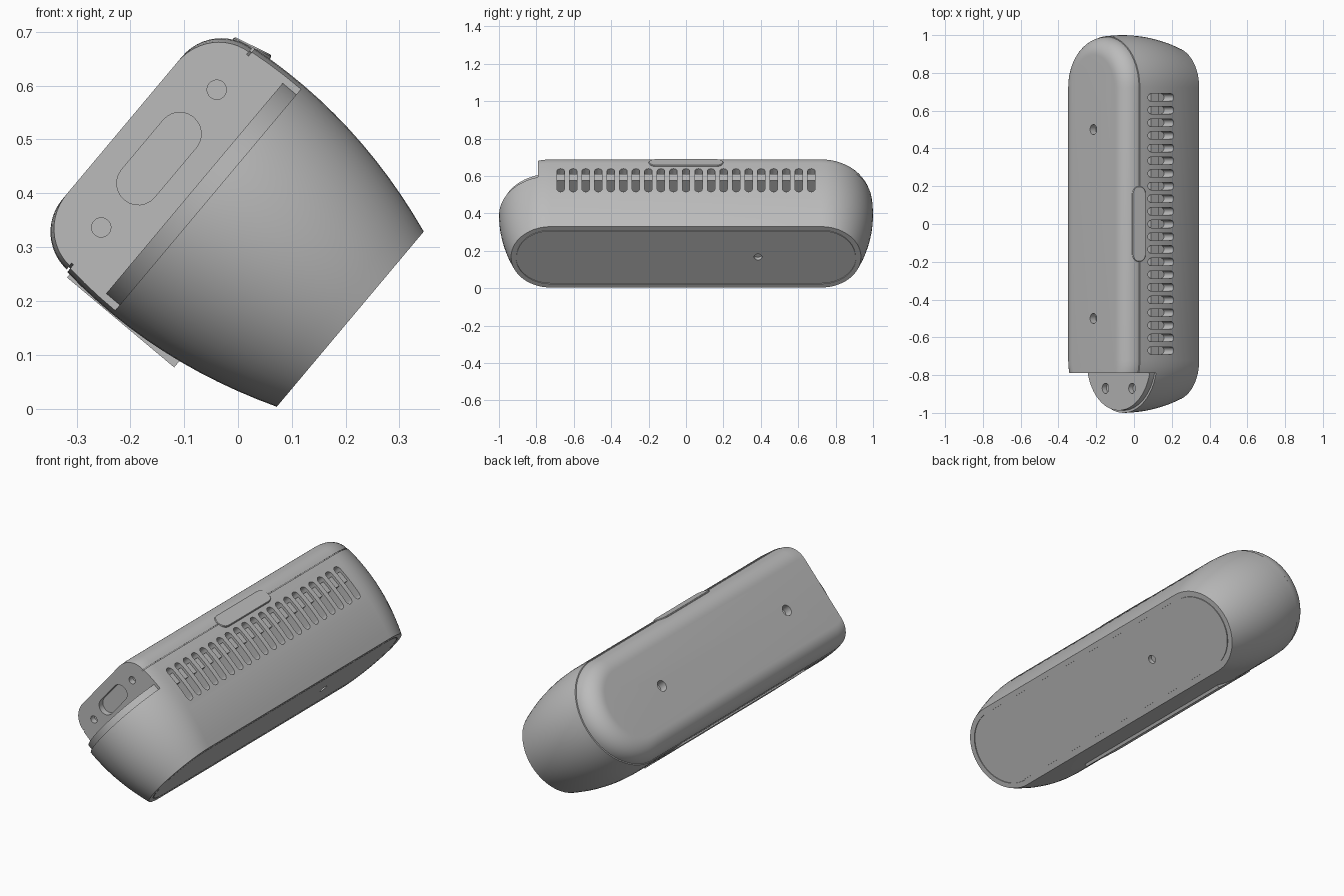
import bpy, bmesh, math
from mathutils import Matrix, Vector

if "Cube" in bpy.data.objects:
    bpy.data.objects.remove(bpy.data.objects["Cube"])

# The housing is built upright (X height, Y length, Z depth) and leaned back as a whole
LEAN = Matrix.Translation((0.168, 0, 0.2003)) @ Matrix.Rotation(math.radians(-50), 4, 'Y')
SPAN = 0.723      # half length of the straight part of the housing
CUT_Y = -0.79     # where the rear is cut away for the ports

grey = bpy.data.materials.new("plain grey")
grey.use_nodes = True
grey.diffuse_color = (0.5, 0.5, 0.5, 1)
grey.node_tree.nodes["Principled BSDF"].inputs["Base Color"].default_value = (0.5, 0.5, 0.5, 1)

ALONG_X = Matrix(((0, 0, 1), (1, 0, 0), (0, 1, 0))).to_4x4()
ALONG_Y = Matrix(((0, 1, 0), (0, 0, 1), (1, 0, 0))).to_4x4()


def loft(bm, rings, straight, matrix=Matrix(), seg=28):
    """Skin a stack of stadium outlines given as (radius, depth)."""
    loops = []
    for r, z in rings:
        loop = []
        for side in (0, 1):
            for i in range(seg + 1):
                a = math.pi * (side + i / seg)
                y = r * math.sin(a) + (straight if side == 0 else -straight)
                loop.append(bm.verts.new(matrix @ Vector((r * math.cos(a), y, z))))
        loops.append(loop)
    n = len(loops[0])
    for a, b in zip(loops, loops[1:]):
        for i in range(n):
            j = (i + 1) % n
            bm.faces.new((a[i], a[j], b[j], b[i]))
    bm.faces.new(loops[0][::-1])
    bm.faces.new(loops[-1])


def box(bm, low, high):
    low, high = Vector(low), Vector(high)
    size = Matrix.Diagonal(high - low).to_4x4()
    bmesh.ops.create_cube(bm, size=1, matrix=Matrix.Translation((low + high) / 2) @ size)


def finish(bm, name):
    bmesh.ops.remove_doubles(bm, verts=bm.verts, dist=1e-5)
    bmesh.ops.recalc_face_normals(bm, faces=bm.faces)
    mesh = bpy.data.meshes.new(name)
    bm.to_mesh(mesh)
    bm.free()
    ob = bpy.data.objects.new(name, mesh)
    mesh.materials.append(grey)
    bpy.context.collection.objects.link(ob)
    ob.matrix_world = LEAN
    return ob


def activate(ob):
    bpy.ops.object.select_all(action='DESELECT')
    ob.select_set(True)
    bpy.context.view_layer.objects.active = ob


def carve(ob, *cutters):
    activate(ob)
    for cutter in cutters:
        mod = ob.modifiers.new("cut", 'BOOLEAN')
        mod.operation, mod.solver, mod.object = 'DIFFERENCE', 'EXACT', cutter
        bpy.ops.object.modifier_apply(modifier=mod.name)


# Main body: bulging sides, with a fine groove around the front panel
bm = bmesh.new()
rings = [(0.183, -0.053), (0.183, -0.048), (0.187, -0.048), (0.187, -0.053)]
for i in range(13):
    depth = -0.053 + 0.459 * i / 12
    rings.append((0.277 - 0.0645 * ((depth - 0.3) / 0.353) ** 2, depth))
loft(bm, rings, SPAN)
body = finish(bm, "main_body")

# Back cover: rounded edge, narrow seam where it meets the body
bm = bmesh.new()
rings = [(0.262, 0.398), (0.262, 0.411)]
for i in range(13):
    a = math.radians(3 + 87 * i / 12)
    rings.append((0.173 + 0.095 * math.cos(a), 0.405 + 0.095 * math.sin(a)))
loft(bm, rings, SPAN)
cover = finish(bm, "back_cover")

# Inner lip, showing as a ledge below the ports
bm = bmesh.new()
loft(bm, [(0.264, 0.27), (0.264, 0.325)], SPAN)
lip = finish(bm, "inner_lip")

# Cutter: notch at the port end
bm = bmesh.new()
box(bm, (-0.5, -1.3, 0.292), (0.5, CUT_Y, 0.7))
notch = finish(bm, "notch_cutter")

# Cutter: cable slot and two round sockets in the port wall
bm = bmesh.new()
for x, r, half in ((-0.167, 0.018, 0), (0, 0.04, 0.06), (0.167, 0.018, 0)):
    loft(bm, [(r, -0.05), (r, 0.03)], half,
         Matrix.Translation((x, CUT_Y, 0.411)) @ ALONG_Y, 12)
ports = finish(bm, "port_cutter")

# Cutter: row of cooling vents along the upper side
bm = bmesh.new()
for i in range(-10, 11):
    loft(bm, [(0.02, 0.188), (0.02, 0.33)], 0.072,
         Matrix.Translation((0, i * 0.067, 0.262)) @ ALONG_X, 8)
vents = finish(bm, "vent_cutter")

# Cutter: screw holes in cover and ledge, small hole in the front panel
bm = bmesh.new()
for x, y, r, z0, z1 in ((0, 0.5, 0.027, 0.46, 0.55), (0, -0.5, 0.027, 0.46, 0.55),
                        (0.109, -0.87, 0.027, 0.295, 0.36),
                        (-0.109, -0.87, 0.027, 0.295, 0.36),
                        (0, 0.385, 0.021, -0.1, -0.03)):
    loft(bm, [(r, z0), (r, z1)], 0, Matrix.Translation((x, y, 0)), 12)
holes = finish(bm, "hole_cutter")

bpy.context.view_layer.update()
carve(body, notch, ports, vents, holes)
carve(cover, notch, ports, holes)
carve(lip, holes)
for cutter in (notch, ports, vents, holes):
    bpy.data.objects.remove(cutter)

# Long button lying across the seam
bm = bmesh.new()
tilt = Matrix.Translation((0.266, 0, 0.41)) @ Matrix.Rotation(math.radians(76), 4, 'Y')
loft(bm, [(0.039, -0.03), (0.039, 0.004), (0.036, 0.007)], 0.161, tilt, 12)
button = finish(bm, "button")

# Flat foot under the lower side
bm = bmesh.new()
box(bm, (-0.279, -0.5, 0.14), (-0.23, 0.5, 0.4))
foot = finish(bm, "foot_plate")

for ob in (body, cover, lip, button, foot):
    activate(ob)
    bpy.ops.object.shade_smooth_by_angle(angle=math.radians(30))
